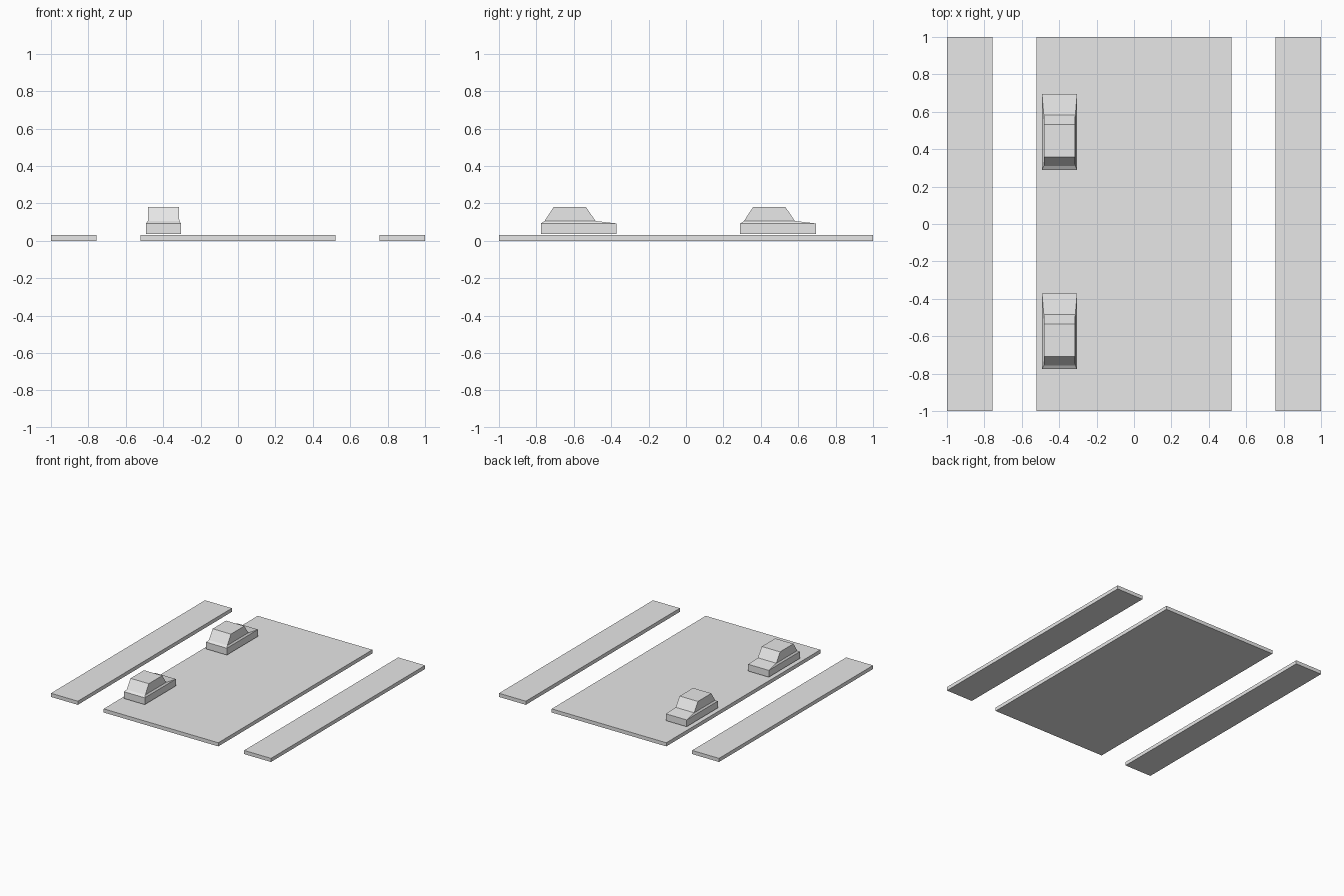
import bpy
import bmesh

old = bpy.data.objects.get("Cube")
if old:
    bpy.data.objects.remove(old, do_unlink=True)

grey = bpy.data.materials.new("light_grey")
grey.use_nodes = True
colour = (0.8, 0.8, 0.8, 1)
grey.diffuse_color = colour
grey.node_tree.nodes["Principled BSDF"].inputs["Base Color"].default_value = colour


def loft(name, rings, location):
    """Stack rectangles (half width, back y, front y, z) into a closed solid."""
    bm = bmesh.new()
    loops = [[bm.verts.new(p) for p in ((-w, y0, z), (w, y0, z), (w, y1, z), (-w, y1, z))]
             for w, y0, y1, z in rings]
    bm.faces.new(loops[0][::-1])
    bm.faces.new(loops[-1])
    for low, high in zip(loops, loops[1:]):
        for i in range(4):
            j = (i + 1) % 4
            bm.faces.new((low[i], low[j], high[j], high[i]))
    bmesh.ops.recalc_face_normals(bm, faces=bm.faces[:])
    mesh = bpy.data.meshes.new(name)
    bm.to_mesh(mesh)
    bm.free()
    mesh.materials.append(grey)
    obj = bpy.data.objects.new(name, mesh)
    obj.location = location
    bpy.context.collection.objects.link(obj)
    return obj


def slab(name, x, half_width):
    return loft(name, [(half_width, -1, 1, 0), (half_width, -1, 1, 0.03)], (x, 0, 0))


# Road and the two pavements
slab("road", 0, 0.521)
slab("left_pavement", 0.878, 0.122)
slab("right_pavement", -0.878, 0.122)

# Cars: lower body, shoulder and bonnet slope, then cabin up to the roof
car_rings = [
    (0.094, -0.202, 0.202, 0.037),
    (0.094, -0.202, 0.202, 0.093),
    (0.084, -0.182, 0.090, 0.106),
    (0.083, -0.134, 0.040, 0.180),
]
for name, y in (("near_car", -0.574), ("far_car", 0.492)):
    loft(name, car_rings, (-0.398, y, 0))
